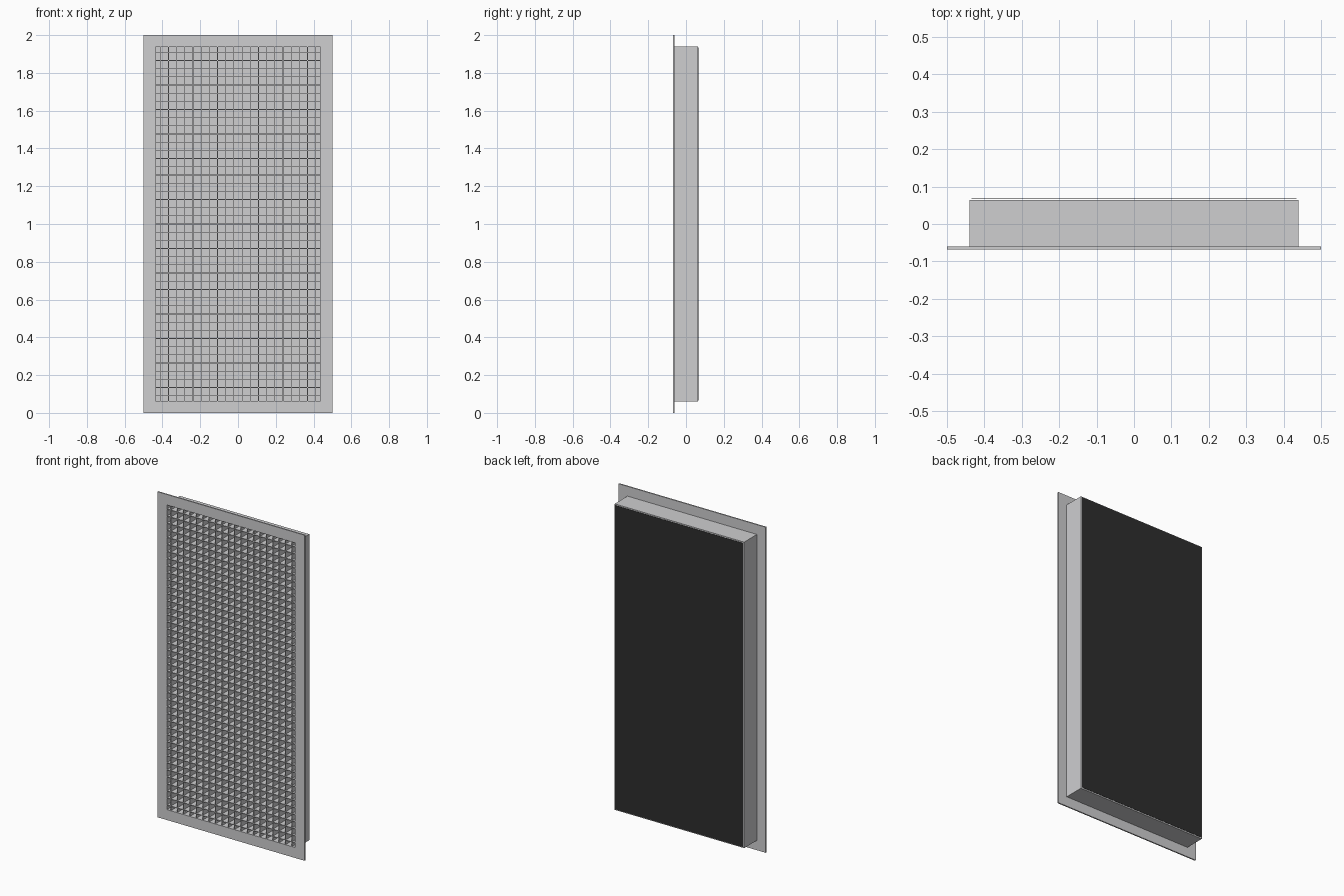
import bpy
import bmesh
from mathutils import Matrix, Vector

old = bpy.data.objects.get("Cube")
if old:
    bpy.data.objects.remove(old, do_unlink=True)


def make_material(name, rgb):
    mat = bpy.data.materials.new(name)
    mat.use_nodes = True
    color = (*rgb, 1.0)
    mat.diffuse_color = color
    mat.node_tree.nodes["Principled BSDF"].inputs["Base Color"].default_value = color
    return mat


metal = make_material("grey metal", (0.62, 0.62, 0.63))
black = make_material("black backing", (0.027, 0.027, 0.027))


def add_object(name, bm, mat):
    mesh = bpy.data.meshes.new(name)
    bmesh.ops.recalc_face_normals(bm, faces=bm.faces)
    bm.to_mesh(mesh)
    bm.free()
    mesh.materials.append(mat)
    obj = bpy.data.objects.new(name, mesh)
    bpy.context.collection.objects.link(obj)
    return obj


def box(bm, low, high):
    low, high = Vector(low), Vector(high)
    place = Matrix.Translation((low + high) / 2) @ Matrix.Diagonal((*(high - low), 1))
    bmesh.ops.create_cube(bm, size=1, matrix=place)


def ring(name, outer, inner, y0, y1, mat):
    """Rectangular tube around the panel centre, running from y0 to y1."""
    bm = bmesh.new()
    signs = [(-1, -1), (1, -1), (1, 1), (-1, 1)]
    loops = [[bm.verts.new((sx * w, y, MID + sz * h)) for sx, sz in signs]
             for (w, h), y in ((outer, y0), (outer, y1), (inner, y1), (inner, y0))]
    for a, b in zip(loops, loops[1:] + loops[:1]):
        for i in range(4):
            j = (i + 1) % 4
            bm.faces.new((a[i], a[j], b[j], b[i]))
    return add_object(name, bm, mat)


def plate(name, w, h, y0, y1, mat):
    """Flat sheet centred on the panel."""
    bm = bmesh.new()
    box(bm, (-w, y0, MID - h), (w, y1, MID + h))
    return add_object(name, bm, mat)


MID = 1.0
FRONT, FLANGE_BACK, BOX_BACK, BACK = -0.068, -0.060, 0.064, 0.068
OPEN_W, OPEN_H = 0.436, 0.936
WALL = 0.004
PITCH, BLADE = 0.0433, 0.0035
CORE_BACK = 0.0

# Front flange and the duct collar behind it
ring("front_flange", (0.5, 1.0), (OPEN_W, OPEN_H), FRONT, FLANGE_BACK, metal)
ring("duct_collar", (OPEN_W + WALL, OPEN_H + WALL), (OPEN_W, OPEN_H),
     FLANGE_BACK, BOX_BACK, metal)

# Egg-crate core: upright and level blades
bm = bmesh.new()
for i in range(20):
    x = (i - 9.5) * PITCH
    box(bm, (x - BLADE / 2, FRONT + 0.002, MID - OPEN_H),
        (x + BLADE / 2, CORE_BACK, MID + OPEN_H))
add_object("upright_blades", bm, metal)

bm = bmesh.new()
for i in range(43):
    z = MID + (i - 21) * PITCH
    box(bm, (-OPEN_W, FRONT + 0.002, z - BLADE / 2),
        (OPEN_W, CORE_BACK, z + BLADE / 2))
add_object("level_blades", bm, metal)

# Grey plate closing the collar, and the thin black sheet behind it
plate("collar_back_plate", OPEN_W, OPEN_H, BOX_BACK - 0.002, BOX_BACK, metal)
plate("backing_sheet", 0.434, 0.934, BACK - 0.0015, BACK, black)
